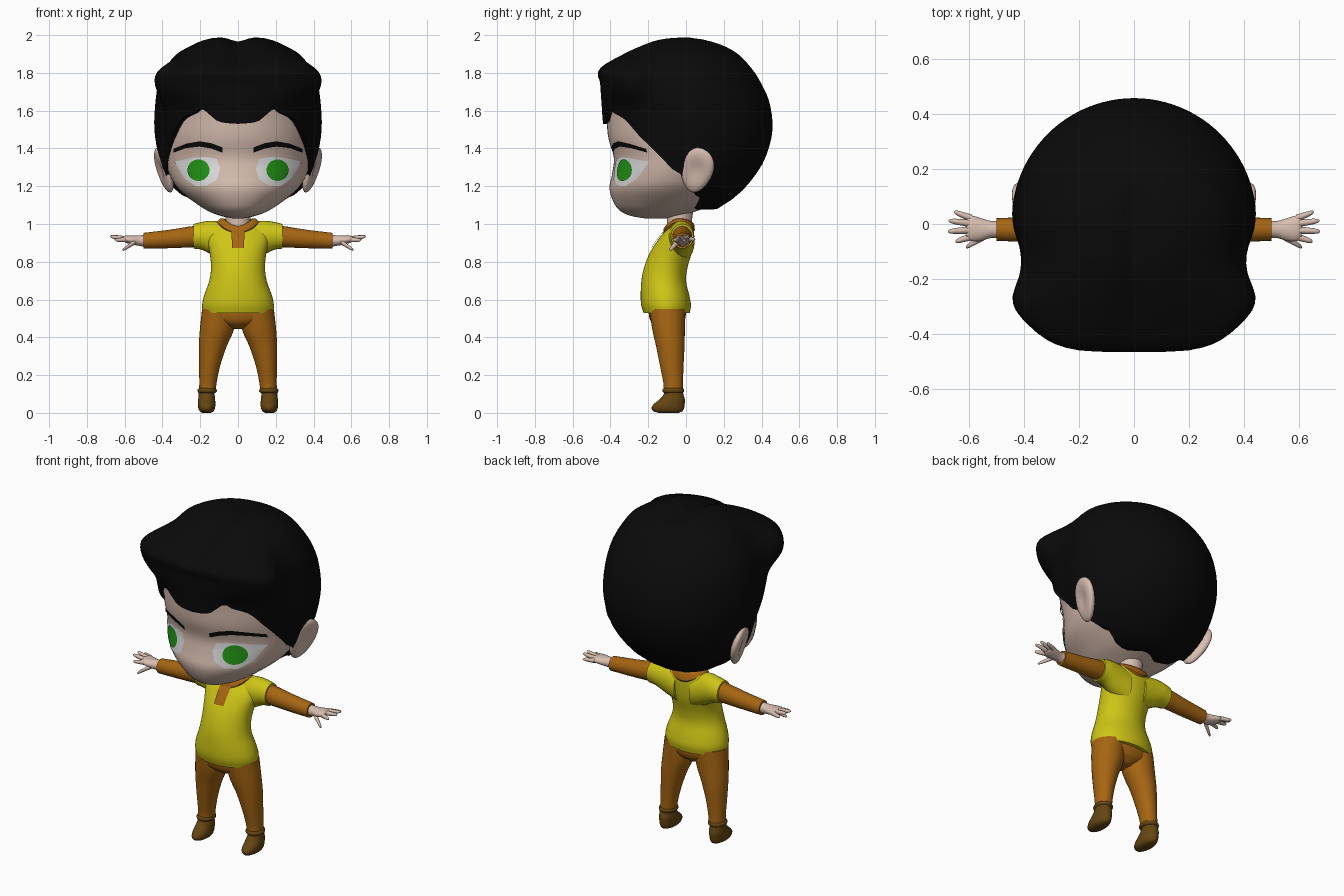
import bpy, bmesh
from math import sin, cos, pi, exp, radians
from mathutils import Matrix, Vector

if "Cube" in bpy.data.objects:
    bpy.data.objects.remove(bpy.data.objects["Cube"])


def material(name, rgb):
    m = bpy.data.materials.new(name)
    m.use_nodes = True
    m.diffuse_color = (*rgb, 1)
    bsdf = m.node_tree.nodes["Principled BSDF"]
    bsdf.inputs["Base Color"].default_value = (*rgb, 1)
    bsdf.inputs["Roughness"].default_value = 0.8
    return m


SKIN = material("skin", (0.68, 0.51, 0.43))
HAIR = material("black hair", (0.003, 0.003, 0.003))
YELLOW = material("yellow cloth", (0.62, 0.56, 0.008))
ORANGE = material("orange brown cloth", (0.38, 0.13, 0.006))
BROWN = material("dark brown leather", (0.13, 0.06, 0.006))
WHITE = material("eye white", (0.75, 0.75, 0.76))
GREEN = material("green iris", (0.016, 0.3, 0.008))
parts = []


def finish(name, bm, mat, mirror=False):
    me = bpy.data.meshes.new(name)
    bm.to_mesh(me)
    bm.free()
    me.materials.append(mat)
    ob = bpy.data.objects.new(name, me)
    bpy.context.collection.objects.link(ob)
    if mirror:
        ob.modifiers.new("mirror", "MIRROR")
    parts.append(ob)
    return ob


def at(rows, t):
    """Smoothly interpolate a table whose first column is the parameter."""
    t = min(max(t, rows[0][0]), rows[-1][0])
    i = max(k for k in range(len(rows) - 1) if rows[k][0] <= t)
    a, b = rows[i], rows[i + 1]
    p, q = rows[max(i - 1, 0)], rows[min(i + 2, len(rows) - 1)]
    h = b[0] - a[0]
    s = (t - a[0]) / h
    out = [t]
    for c in range(1, len(a)):
        ma = (b[c] - p[c]) / (b[0] - p[0]) * h
        mb = (q[c] - a[c]) / (q[0] - a[0]) * h
        out.append((2*s**3 - 3*s*s + 1) * a[c] + (s**3 - 2*s*s + s) * ma
                   + (3*s*s - 2*s**3) * b[c] + (s**3 - s*s) * mb)
    return out


def dense(rows, k=4):
    ts = [a[0] + (b[0] - a[0]) * j / k for a, b in zip(rows, rows[1:]) for j in range(k)]
    return [at(rows, t) for t in ts + [rows[-1][0]]]


def level(row, cx=0, segs=48):
    """Horizontal oval from z, front y, back y, half width."""
    z, f, b, w = row
    return [(cx + w * sin(a), (f + b) / 2 - (b - f) / 2 * cos(a), z)
            for a in (2 * pi * i / segs for i in range(segs))]


def across(row, segs=24):
    """Oval facing sideways from x, y, z, y radius, z radius."""
    x, y, z, ry, rz = row
    return [(x, y + ry * cos(a), z + rz * sin(a)) for a in (2 * pi * i / segs for i in range(segs))]


def loft(name, rings, mat, mirror=False, caps=True):
    bm = bmesh.new()
    vs = [[bm.verts.new(p) for p in r] for r in rings]
    n = len(rings[0])
    for a, b in zip(vs, vs[1:]):
        for i in range(n):
            bm.faces.new((a[i], a[(i + 1) % n], b[(i + 1) % n], b[i]))
    if caps:
        bm.faces.new(vs[0])
        bm.faces.new(vs[-1])
    bmesh.ops.recalc_face_normals(bm, faces=bm.faces)
    return finish(name, bm, mat, mirror)


def patch(name, top, bottom, rows, lift, mat, mirror=False, steps=6):
    """Thin plate between two (x, z) curves, laid on the front of a lofted body."""
    bm = bmesh.new()
    grid = []
    for j in range(steps + 1):
        line = []
        for (x0, z0), (x1, z1) in zip(top, bottom):
            x, z = x0 + (x1 - x0) * j / steps, z0 + (z1 - z0) * j / steps
            _, f, b, w = at(rows, z)
            y = (f + b) / 2 - (b - f) / 2 * max(0, 1 - (x / w) ** 2) ** 0.5
            n = Vector((x / w ** 2, 4 * (y - (f + b) / 2) / (b - f) ** 2, 0)).normalized()
            line.append(bm.verts.new(Vector((x, y, z)) + n * lift))
        grid.append(line)
    for a, b in zip(grid, grid[1:]):
        for i in range(len(a) - 1):
            f = bm.faces.new((a[i], a[i + 1], b[i + 1], b[i]))
            f.normal_update()
            if f.normal.y > 0:
                f.normal_flip()
    return finish(name, bm, mat, mirror)


# Head and neck
head = [(1.03, -.22, -.1, .03), (1.04, -.28, -.04, .08), (1.06, -.335, .03, .14), (1.1, -.375, .14, .21),
        (1.185, -.405, .26, .315), (1.26, -.392, .33, .362), (1.35, -.382, .39, .39),
        (1.45, -.41, .42, .4), (1.55, -.42, .43, .4), (1.65, -.42, .41, .38), (1.8, -.3, .3, .28)]
loft("head", [level(r, segs=64) for r in dense(head)], SKIN)
loft("neck", [level(r) for r in [(.95, -.1, .03, .07), (1.01, -.1, .03, .064), (1.08, -.1, .04, .07)]], SKIN)

# Hair: a cap whose lower edge follows the hairline, with a squared front tuft and a parting
hair = [(1.07, -.3, .15, .2), (1.15, -.36, .27, .31), (1.25, -.39, .36, .385), (1.35, -.4, .42, .42),
        (1.5, -.435, .458, .445), (1.65, -.448, .44, .44), (1.75, -.455, .395, .425), (1.82, -.46, .35, .395),
        (1.9, -.34, .275, .33), (1.95, -.24, .19, .24), (1.98, -.16, .11, .16), (2.0, -.04, .02, .03)]
square = [(1.0, 2), (1.6, 2.1), (1.74, 3.6), (1.82, 3.8), (1.9, 2.5), (2.0, 2)]
hairline = [(0, 1.53), (14, 1.545), (24, 1.61), (30, 1.59), (43, 1.55), (55, 1.45), (77, 1.3), (88, 1.26),
            (98, 1.2), (110, 1.15), (117, 1.14), (124, 1.085), (180, 1.08)]


def bump(v, centre, width):
    return exp(-((v - centre) / width) ** 2)


def hair_point(a, z):
    _, f, b, w = at(hair, z)
    c, s = cos(a), sin(a)
    e = 2 / at(square, z)[1] if c > 0 else 1
    x = w * abs(s) ** e * (1 if s > 0 else -1)
    y = (f + b) / 2 - (b - f) / 2 * abs(c) ** e * (1 if c > 0 else -1)
    x *= 1 - .06 * bump(y, -.13, .1) + .1 * bump(z, 1.78, .1) * bump(y, -.29, .09)
    if z > 1.75:
        z -= .035 * bump(x, 0, .06) * min(1, (z - 1.75) / .15) * (1 if y < .03 else bump(y, .03, .1))
    return (x, y, z)


angles = [2 * pi * i / 96 for i in range(96)]
edges = [at(hairline, 180 - abs(180 - a * 180 / pi))[1] for a in angles]
rings = [[hair_point(a, h + (2 - h) * sin(j / 30 * pi / 2)) for a, h in zip(angles, edges)] for j in range(31)]
rings.insert(0, [(x * .6, y * .6, z) for x, y, z in rings[0]])
rings.append([(0, -.01, 1.966)] * 96)
cap = loft("hair", rings, HAIR, caps=False)

# Ears with a hollow on the outer side
bm = bmesh.new()
bmesh.ops.create_uvsphere(bm, u_segments=24, v_segments=16, radius=1)
for v in bm.verts:
    x, y, z = v.co
    hollow = .7 * exp(-3 * (y * y + z * z)) if x > 0 else 0
    v.co = ((x - hollow) * .036, y * .09 * (1 + .22 * z), z * .125)
turn = Matrix.Rotation(radians(-15), 4, "Z") @ Matrix.Rotation(radians(15), 4, "Y") @ Matrix.Rotation(radians(-14), 4, "X")
bm.transform(Matrix.Translation((.393, .055, 1.285)) @ turn)
finish("ear", bm, SKIN, True)

# Eyes and eyebrows
patch("eye_white", [(.095, 1.3), (.11, 1.345), (.17, 1.355), (.24, 1.35), (.29, 1.34), (.335, 1.33)],
      [(.095, 1.29), (.11, 1.235), (.16, 1.205), (.22, 1.2), (.28, 1.24), (.33, 1.325)], head, .004, WHITE, True)
arc = [pi * i / 16 for i in range(17)]
patch("iris", [(.205 + .057 * cos(a), 1.285 + .057 * sin(a)) for a in arc],
      [(.205 + .057 * cos(a), 1.285 - .057 * sin(a)) for a in arc], head, .008, GREEN, True)
patch("eyebrow", [(.08, 1.405), (.14, 1.428), (.2, 1.438), (.27, 1.425), (.335, 1.398)],
      [(.082, 1.378), (.14, 1.4), (.2, 1.41), (.27, 1.402), (.335, 1.378)], head, .007, HAIR, True)

# Shirt with short sleeves, collar and front placket
shirt = [(.53, -.225, .02, .185), (.57, -.237, .026, .19), (.62, -.24, .018, .18), (.7, -.236, .0, .152),
         (.77, -.222, .008, .143), (.85, -.19, .03, .15), (.93, -.138, .038, .165), (.97, -.105, .037, .15),
         (1.0, -.08, .03, .12), (1.015, -.065, .02, .08)]
loft("shirt", [level(r) for r in dense(shirt)], YELLOW)
sleeve = [(.05, -.03, .9, .075, .1), (.13, -.025, .925, .068, .092), (.19, -.02, .937, .064, .074),
          (.235, -.02, .935, .06, .065)]
loft("shirt_sleeve", [across(r) for r in dense(sleeve)], YELLOW, True)


def collar_ring(width, mid, depth, side_z, front_z, back_z):
    pts = []
    for i in range(48):
        a = 2 * pi * i / 48
        low = front_z if cos(a) > 0 else back_z
        pts.append((width * sin(a), mid - depth * cos(a), side_z + (low - side_z) * cos(a) ** 2))
    return pts


loft("collar", [collar_ring(.09, -.037, .06, .97, .93, .94), collar_ring(.112, -.037, .084, 1.012, .955, .968),
                collar_ring(.095, -.037, .08, 1.028, .98, 1.0), collar_ring(.076, -.036, .068, 1.03, .99, 1.012),
                collar_ring(.062, -.036, .055, 1.0, .97, .99)], ORANGE)
xs = [-.035, -.017, 0, .017, .035]
patch("placket", [(x, .968) for x in xs], [(x * .85, .872) for x in xs], shirt, .008, ORANGE)

# Long sleeves, palms and fingers
arm = [(.15, -.02, .935, .05, .055), (.235, -.02, .933, .052, .056), (.36, -.02, .921, .047, .049),
       (.5, -.02, .911, .041, .042)]
loft("long_sleeve", [across(r) for r in dense(arm)], ORANGE, True)
palm = [(.48, -.02, .911, .034, .034), (.52, -.02, .912, .031, .028), (.56, -.02, .915, .042, .024),
        (.595, -.015, .92, .046, .019), (.61, -.012, .922, .036, .011)]
loft("palm", [across(r) for r in dense(palm)], SKIN, True)
fingers = {"thumb": ((.545, -.045, .905), (.612, -.085, .862)), "index_finger": ((.59, -.045, .917), (.65, -.064, .915)),
           "middle_finger": ((.595, -.022, .922), (.678, -.027, .934)),
           "ring_finger": ((.595, .002, .922), (.675, .012, .936)), "little_finger": ((.59, .02, .918), (.655, .044, .92))}
for name, (root, tip) in fingers.items():
    rings = []
    for t, r in ((0, .014), (.4, .012), (.75, .01), (.93, .007), (1, .002)):
        p = Vector(root).lerp(Vector(tip), t)
        rings.append(across((*p, r, r), 12))
    loft(name, rings, SKIN, True)

# Trousers
loft("hips", [level(r) for r in dense([(.445, -.14, -.05, .03), (.475, -.18, -.015, .13), (.51, -.195, -.002, .18),
                                       (.56, -.2, .0, .183)])], ORANGE)
leg = [(.115, .162, -.117, -.016, .044), (.16, .159, -.12, -.016, .046), (.25, .15, -.138, -.013, .056),
       (.35, .134, -.158, -.008, .073), (.44, .112, -.178, -.006, .09), (.55, .098, -.195, -.004, .092)]
loft("trouser_leg", [level((z, f, b, w), cx, 32) for z, cx, f, b, w in dense(leg)], ORANGE, True)

# Boots with a rolled cuff
boot = [(.0, -.145, -.04, .022), (.008, -.17, -.02, .036), (.025, -.182, -.01, .044), (.045, -.172, -.007, .046),
        (.07, -.142, -.006, .045), (.1, -.117, -.014, .042), (.125, -.115, -.017, .042)]
loft("boot", [level(r, .166, 32) for r in dense(boot)], BROWN, True)
cuff = [(.105, -.115, -.018, .042), (.112, -.124, -.011, .05), (.124, -.124, -.011, .05), (.132, -.116, -.018, .043)]
loft("boot_cuff", [level(r, .163, 32) for r in dense(cuff)], BROWN, True)

# Smooth shading with sharp creases
bpy.ops.object.select_all(action="DESELECT")
for ob in parts:
    ob.select_set(True)
bpy.context.view_layer.objects.active = parts[0]
bpy.ops.object.shade_smooth_by_angle(angle=radians(45))
